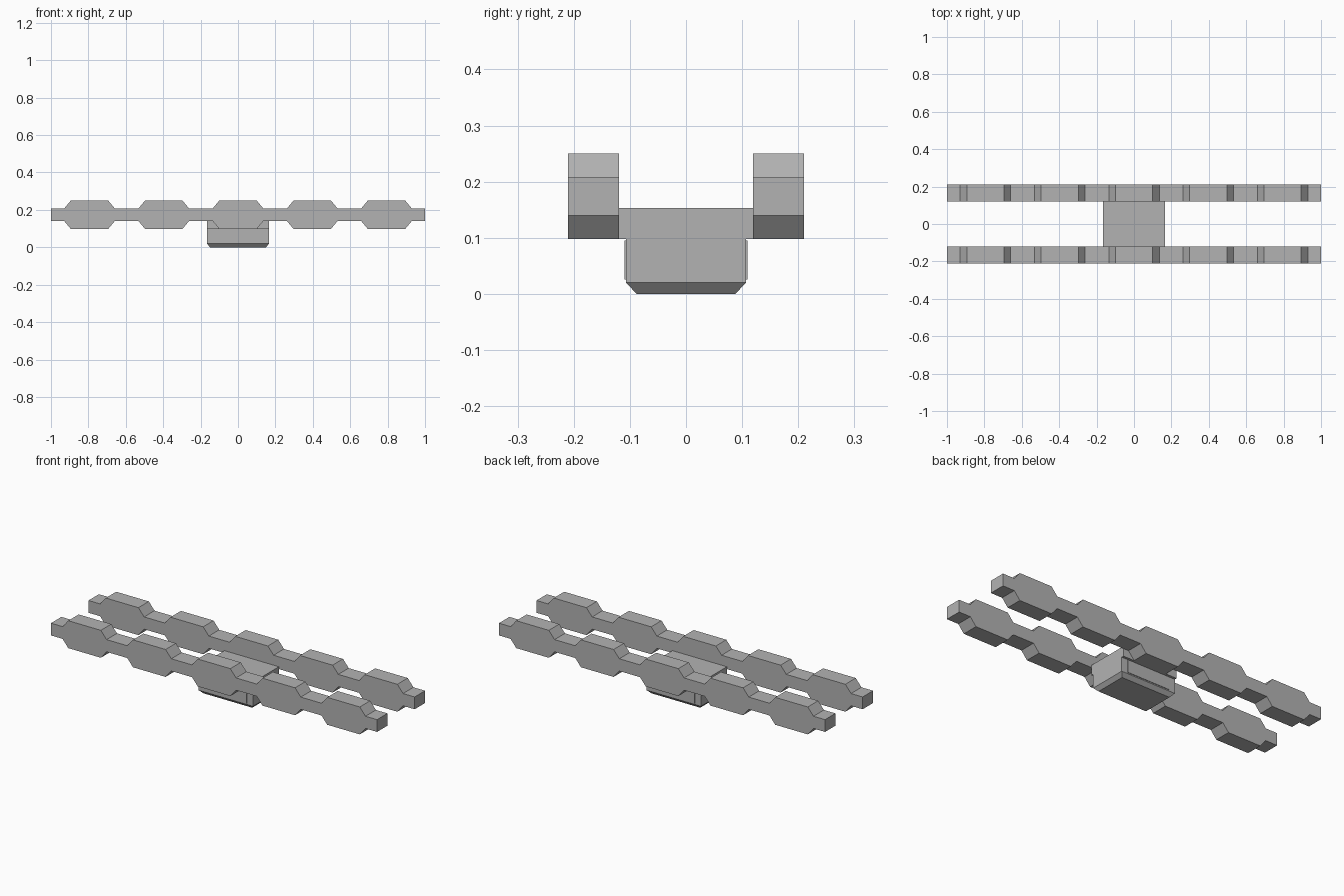
import bpy
import bmesh

cube = bpy.data.objects.get("Cube")
if cube:
    bpy.data.objects.remove(cube, do_unlink=True)

# Single flat grey
grey = bpy.data.materials.new("plain grey")
grey.use_nodes = True
colour = (0.45, 0.45, 0.45, 1)
grey.diffuse_color = colour
grey.node_tree.nodes["Principled BSDF"].inputs["Base Color"].default_value = colour


def finish(name, bm):
    bmesh.ops.recalc_face_normals(bm, faces=bm.faces)
    mesh = bpy.data.meshes.new(name)
    bm.to_mesh(mesh)
    bm.free()
    mesh.materials.append(grey)
    obj = bpy.data.objects.new(name, mesh)
    bpy.context.collection.objects.link(obj)
    return obj


def box(name, half_x, y0, y1, z0, z1, taper=None):
    """Box centred on x; taper pulls the bottom corners inward by (x, y)."""
    bm = bmesh.new()
    bmesh.ops.create_cube(bm, size=1)
    for v in bm.verts:
        low = v.co.z < 0
        sx, sy = (1 if v.co.x > 0 else -1), (1 if v.co.y > 0 else -1)
        v.co = (sx * half_x, y1 if sy > 0 else y0, z0 if low else z1)
        if low and taper:
            v.co.x -= sx * taper[0]
            v.co.y -= sy * taper[1]
    return finish(name, bm)


def rail(name, y0, y1):
    """Bar with five evenly spaced swellings, extruded across y."""
    pitch, base, crest = 0.397, 0.135, 0.1
    upper, lower = [(-1, 0.208)], [(-1, 0.14)]
    for i in range(-2, 3):
        for dx, out in ((-base, 0), (-crest, 1), (crest, 1), (base, 0)):
            x = i * pitch + dx
            upper.append((x, 0.25 if out else 0.208))
            lower.append((x, 0.098 if out else 0.14))
    upper.append((1, 0.208))
    lower.append((1, 0.14))
    bm = bmesh.new()
    outline = [bm.verts.new((x, y0, z)) for x, z in upper + lower[::-1]]
    face = bm.faces.new(outline)
    grown = bmesh.ops.extrude_face_region(bm, geom=[face])["geom"]
    moved = [g for g in grown if isinstance(g, bmesh.types.BMVert)]
    bmesh.ops.translate(bm, verts=moved, vec=(0, y1 - y0, 0))
    return finish(name, bm)


# Long rails
rail("front_rail", -0.21, -0.119)
rail("back_rail", 0.119, 0.21)

# Central block: wide top, narrower body, bevelled foot
box("block_top", 0.167, -0.12, 0.12, 0.098, 0.153)
box("block_body", 0.167, -0.107, 0.107, 0.02, 0.098)
box("block_foot", 0.167, -0.107, 0.107, 0, 0.02, taper=(0.018, 0.019))

# Thin side panels
box("front_panel", 0.13, -0.11, -0.106, 0.026, 0.095)
box("back_panel", 0.13, 0.106, 0.11, 0.026, 0.095)
